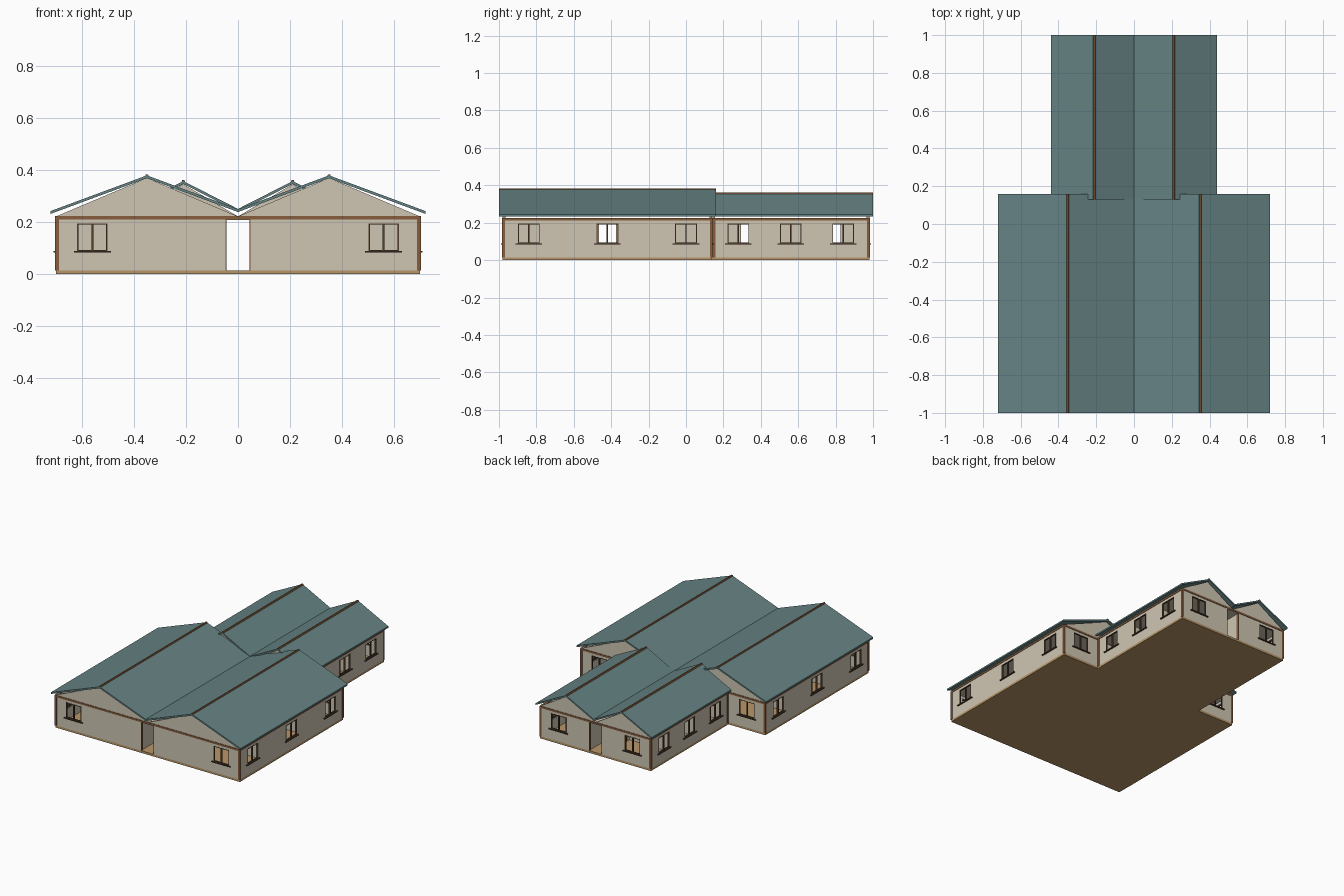
import bpy, bmesh

if "Cube" in bpy.data.objects:
    bpy.data.objects.remove(bpy.data.objects["Cube"])


def material(name, r, g, b):
    m = bpy.data.materials.new(name)
    lin = [((c / 255 + 0.055) / 1.055) ** 2.4 for c in (r, g, b)]
    m.diffuse_color = (*lin, 1)
    m.use_nodes = True
    m.node_tree.nodes["Principled BSDF"].inputs["Base Color"].default_value = m.diffuse_color
    return m


CREAM = material("cream_plaster", 207, 198, 179)
TEAL = material("teal_roof", 102, 131, 132)
BROWN = material("brown_timber", 134, 93, 61)
DARK = material("dark_frame", 82, 62, 45)
TAN = material("tan_floor", 184, 150, 104)


def finish(name, bm, mat):
    bmesh.ops.recalc_face_normals(bm, faces=bm.faces)
    me = bpy.data.meshes.new(name)
    bm.to_mesh(me)
    bm.free()
    me.materials.append(mat)
    ob = bpy.data.objects.new(name, me)
    bpy.context.collection.objects.link(ob)
    return ob


def add_prism(bm, profile, y0, y1):
    """Extrude an (x, z) profile along y."""
    a = [bm.verts.new((x, y0, z)) for x, z in profile]
    b = [bm.verts.new((x, y1, z)) for x, z in profile]
    bm.faces.new(a)
    bm.faces.new(b[::-1])
    for i in range(len(a)):
        j = (i + 1) % len(a)
        bm.faces.new((a[i], b[i], b[j], a[j]))


def add_box(bm, x0, x1, y0, y1, z0, z1):
    add_prism(bm, [(x0, z0), (x1, z0), (x1, z1), (x0, z1)], y0, y1)


def boxes(name, mat, items):
    bm = bmesh.new()
    for it in items:
        add_box(bm, *it)
    return finish(name, bm, mat)


def placed(axis, pos, out, u0, u1, d0, d1, z0, z1):
    """Box on a wall: u runs along the wall, d is distance outwards from its face."""
    a, b = sorted((pos + out * d0, pos + out * d1))
    return (u0, u1, a, b, z0, z1) if axis == "x" else (a, b, u0, u1, z0, z1)


FLOOR, TOP = 0.015, 0.22
THICK = 0.014
WIN = (0.058, 0.09, 0.195)
DOOR = (0.046, FLOOR, 0.209)


def wall(name, axis, pos, out, u0, u1, windows=(), doors=()):
    # Plaster panels around every opening
    holes = sorted([(c, *WIN) for c in windows] + [(c, *DOOR) for c in doors])
    panels, u = [], u0
    for c, h, z0, z1 in holes:
        panels.append((u, c - h, FLOOR, TOP))
        if z0 > FLOOR:
            panels.append((c - h, c + h, FLOOR, z0))
        panels.append((c - h, c + h, z1, TOP))
        u = c + h
    panels.append((u, u1, FLOOR, TOP))
    boxes(name, CREAM, [placed(axis, pos, out, a, b, -THICK, 0, z0, z1) for a, b, z0, z1 in panels])
    # Window frames with centre bar and sill
    frames = []
    h, z0, z1 = WIN
    for c in windows:
        for a, b, p, q in ((-h, -h + .005, z0, z1), (h - .005, h, z0, z1), (-.004, .004, z0, z1),
                           (-h, h, z1 - .004, z1), (-h, h, z0, z0 + .004)):
            frames.append(placed(axis, pos, out, c + a, c + b, -.009, .001, p, q))
        frames.append(placed(axis, pos, out, c - .071, c + .071, -.004, .009, z0 - .006, z0))
    if frames:
        boxes(name + "_window_frames", DARK, frames)
    # Door jambs
    jambs = []
    for c in doors:
        for a, b in ((-.049, -.045), (.045, .049)):
            jambs.append(placed(axis, pos, out, c + a, c + b, -THICK, .002, FLOOR, .211))
    if jambs:
        boxes(name + "_door_jambs", BROWN, jambs)


def trim(name, axis, pos, out, u0, u1):
    # Beam along the wall head
    boxes(name, BROWN, [placed(axis, pos, out, u0, u1, -THICK, .003, .211, .224)])


FX, RX = 0.70, 0.42             # half widths of the front and rear wings
Y0, Y1, Y2 = -0.98, 0.14, 0.98  # front wall, junction, rear wall

# Floor slabs
boxes("floor_slab", TAN, [(-FX, FX, Y0, Y1, 0, FLOOR), (-RX, RX, Y1, Y2, 0, FLOOR)])

# Outer walls
wall("front_wall", "x", Y0, -1, -FX, FX, (-.56, .56), (0,))
wall("rear_wall", "x", Y2, 1, -RX, RX, (-.28, .28), (0,))
wall("junction_wall", "x", Y1, 1, -FX, FX, (-.56, .56), (0,))
trim("front_beam", "x", Y0, -1, -FX, FX)
trim("rear_beam", "x", Y2, 1, -RX, RX)
trim("junction_beam", "x", Y1, 1, -FX, FX)
for s, side in ((-1, "left"), (1, "right")):
    wall(side + "_front_wing_wall", "y", s * FX, s, Y0, Y1, (-.84, -.42, 0))
    wall(side + "_rear_wing_wall", "y", s * RX, s, Y1, Y2, (.28, .56, .84))
    trim(side + "_front_wing_beam", "y", s * FX, s, Y0, Y1)
    trim(side + "_rear_wing_beam", "y", s * RX, s, Y1, Y2)
    # Inner corridor walls with room doors
    wall(side + "_corridor_wall", "y", s * .064, s, Y0 + THICK, Y2 - THICK, (), (-.42, .34, .78))

# Room partitions
boxes("room_partitions", CREAM,
      [(s * .38 - w, s * .38 + w, y - .006, y + .006, FLOOR, .21)
       for s in (-1, 1) for y, w in ((-.65, .31), (-.2, .31))] +
      [(s * .235 - .17, s * .235 + .17, y - .006, y + .006, FLOOR, .21)
       for s in (-1, 1) for y in (.42, .7)])

# Ceilings
boxes("ceiling", CREAM, [(-FX + .01, FX - .01, Y0 + .01, Y1 - .01, .212, .221),
                         (-RX + .01, RX - .01, Y1, Y2 - .01, .212, .221)])

# Corner posts
posts = []
for s in (-1, 1):
    for x, y, dy in ((FX, Y0, -1), (FX, Y1, 1), (RX, Y2, 1), (RX, Y1 + .014, 1)):
        xs = sorted((s * (x + .003), s * (x - .011)))
        ys = sorted((y + dy * .003, y - dy * .011))
        posts.append((*xs, *ys, FLOOR, .222))
boxes("corner_posts", BROWN, posts)

# Gable ends
bm = bmesh.new()
for s in (-1, 1):
    for half, peak, ys in ((FX, .370, (Y0, Y1 - THICK)), (RX, .346, (Y1, Y2 - THICK))):
        for y in ys:
            add_prism(bm, [(0, .222), (s * half, .222), (s * half / 2, peak)], y, y + THICK)
finish("gable_ends", bm, CREAM)


def roof(name, ridge_x, ridge_z, eave_x, eave_z, valley_z, y0, y1, t=.011):
    # Double-pitched roof sheets
    bm = bmesh.new()
    for s in (-1, 1):
        for x, z in ((0, valley_z), (eave_x, eave_z)):
            add_prism(bm, [(s * ridge_x, ridge_z), (s * x, z), (s * x, z - t),
                           (s * ridge_x, ridge_z - t)], y0, y1)
    finish(name, bm, TEAL)
    # Ridge caps
    bm = bmesh.new()
    for s in (-1, 1):
        c = s * ridge_x
        add_prism(bm, [(c - .008, ridge_z - .005), (c + .008, ridge_z - .005),
                       (c + .004, ridge_z + .004), (c - .004, ridge_z + .004)], y0, y1)
    finish(name + "_ridge_caps", bm, BROWN)


roof("front_roof", .35, .380, .72, .243, .250, -1.0, .16)
roof("rear_roof", .21, .358, .44, .243, .251, .13, 1.0)
